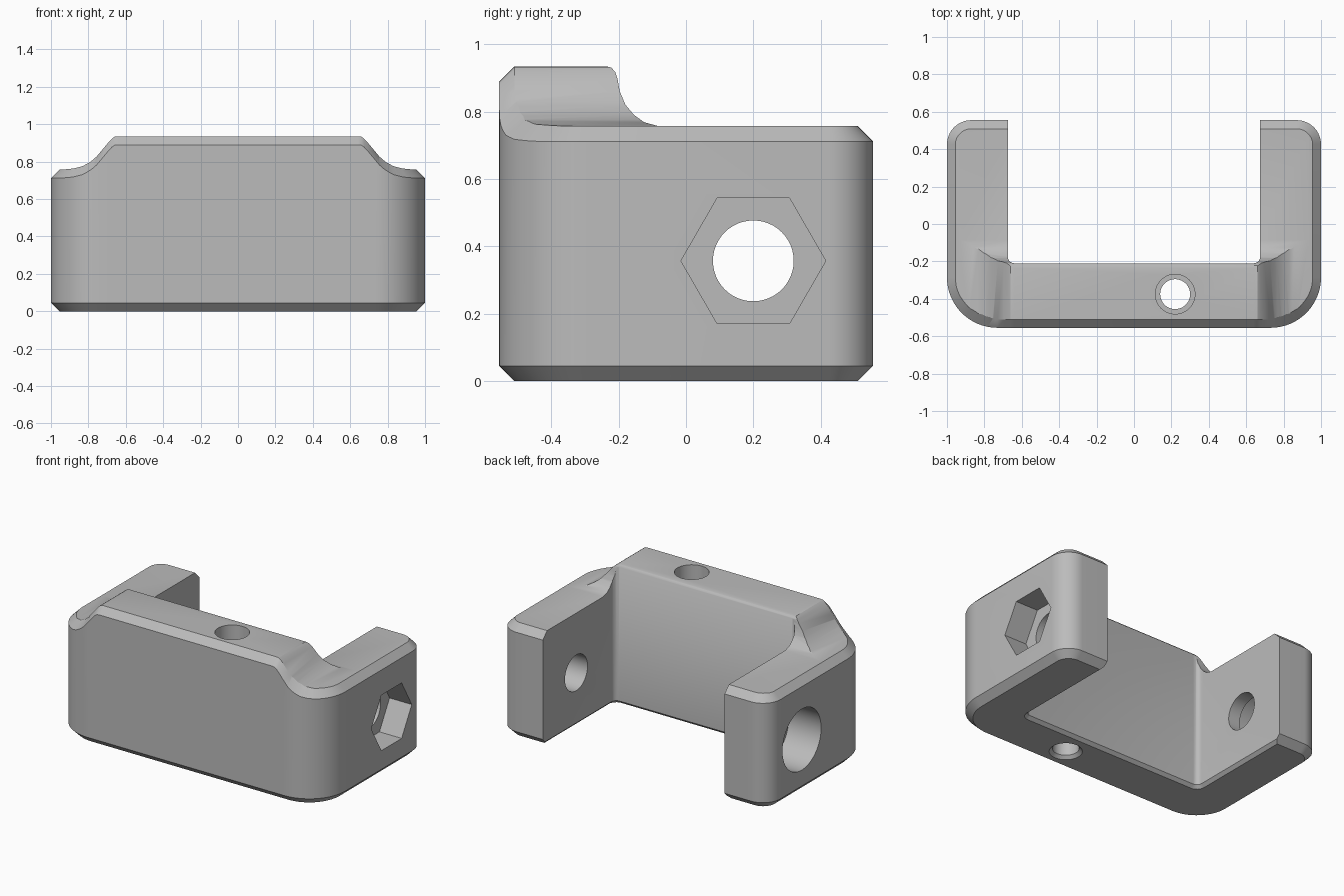
import bpy, bmesh
from math import sin, cos, pi

if "Cube" in bpy.data.objects:
    bpy.data.objects.remove(bpy.data.objects["Cube"])

grey = bpy.data.materials.new("plain grey")
grey.use_nodes = True
COLOUR = (0.5, 0.5, 0.5, 1)
grey.diffuse_color = COLOUR
grey.node_tree.nodes["Principled BSDF"].inputs["Base Color"].default_value = COLOUR

BASE, TOP, CH = 0.757, 0.935, 0.045
W, D = 1.0, 0.555
# Half of the front silhouette, then the side silhouette behind the raised wall
SHOULDER = [(0.64, TOP), (0.66, 0.933), (0.675, 0.922), (0.695, 0.9), (0.755, 0.828),
            (0.79, 0.798), (0.83, 0.776), (0.88, 0.763), (0.945, BASE)]
STEP = [(-0.24, TOP), (-0.222, 0.93), (-0.21, 0.917), (-0.203, 0.895), (-0.197, 0.86),
        (-0.18, 0.82), (-0.155, 0.79), (-0.125, 0.768), (-0.085, BASE)]


def lookup(profile, t):
    """Height of a falling profile at position t."""
    if t <= profile[0][0]:
        return profile[0][1]
    for (a, za), (b, zb) in zip(profile, profile[1:]):
        if t <= b:
            return za + (zb - za) * (t - a) / (b - a)
    return profile[-1][1]


def outline(w, y0, y1, r_front, r_back, inset=0.0, xs=(), seg=16):
    """Rounded rectangle, counter-clockwise from the front left corner."""
    pts = []
    for cx, cy, r, start in ((-w + r_front, y0 + r_front, r_front, pi),
                             (w - r_front, y0 + r_front, r_front, 1.5 * pi),
                             (w - r_back, y1 - r_back, r_back, 0),
                             (-w + r_back, y1 - r_back, r_back, 0.5 * pi)):
        if start == 1.5 * pi:
            pts += [(x, y0 + inset) for x in xs]
        for i in range(seg + 1):
            a = start + i * pi / 2 / seg
            pts.append((cx + (r - inset) * cos(a), cy + (r - inset) * sin(a)))
    return pts


def loft(name, rings):
    """Closed solid through rings of equal point count."""
    bm = bmesh.new()
    loops = [[bm.verts.new(p) for p in ring] for ring in rings]
    n = len(loops[0])
    for a, b in zip(loops, loops[1:]):
        for i in range(n):
            j = (i + 1) % n
            bm.faces.new((a[i], a[j], b[j], b[i]))
    bm.faces.new(loops[0][::-1])
    bm.faces.new(loops[-1])
    bmesh.ops.recalc_face_normals(bm, faces=bm.faces)
    mesh = bpy.data.meshes.new(name)
    bm.to_mesh(mesh)
    bm.free()
    ob = bpy.data.objects.new(name, mesh)
    ob.data.materials.append(grey)
    bpy.context.collection.objects.link(ob)
    return ob


def at(pts, z):
    return [(x, y, z) for x, y in pts]


def bore(name, axis, centre, stations, sides=48):
    """Turned cutter along x or z from (position, radius) stations."""
    rings = []
    for t, r in stations:
        ring = [(centre[0] + r * cos(2 * pi * i / sides),
                 centre[1] + r * sin(2 * pi * i / sides)) for i in range(sides)]
        rings.append([(t, u, v) if axis == "x" else (u, v, t) for u, v in ring])
    return loft(name, rings)


def combine(target, tool, operation):
    tool.hide_render = True
    mod = target.modifiers.new("cut", "BOOLEAN")
    mod.operation, mod.object, mod.solver = operation, tool, "EXACT"
    with bpy.context.temp_override(object=target, active_object=target):
        bpy.ops.object.modifier_apply(modifier=mod.name)
    bpy.data.objects.remove(tool)


# Outer body with chamfers that follow the top silhouette
right = [x for x, z in SHOULDER if x < 0.73]
xs = [-x for x in reversed(right)] + right
shape = dict(w=W, y0=-D, y1=D, r_front=0.27, r_back=0.13, xs=xs)
outer = outline(**shape)
low = outline(inset=CH, **shape)
over = 0.02
high = outline(inset=CH + over, **shape)
heights = [min(lookup(SHOULDER, abs(x)), lookup(STEP, y)) for x, y in outer]
body = loft("bracket_body", [
    at(low, 0), at(outer, CH),
    [(x, y, h - CH) for (x, y), h in zip(outer, heights)],
    [(x, y, h + over) for (x, y), h in zip(high, heights)],
    at(high, 1.2)])

# Trim the top by the front and side silhouettes
half = SHOULDER + [(1.3, BASE), (1.3, -0.3)]
front = [(-x, z) for x, z in reversed(half)] + half
combine(body, loft("front_trim", [[(x, y, z) for x, z in front] for y in (-1, 1)]), "INTERSECT")
side = [(-1, -0.3), (-1, TOP + 0.001)] + [(y, z + 0.001) for y, z in STEP] + \
       [(1, BASE + 0.001), (1, -0.3)]
combine(body, loft("side_trim", [[(x, y, z) for y, z in side] for x in (-1.4, 1.4)]), "INTERSECT")

# Slot between the arms, with a slightly eased lower edge
slot = dict(w=0.675, y0=-0.21, y1=1.0, r_front=0.035, r_back=0.03, seg=6)
wide = outline(inset=-0.04, **slot)
eased = outline(inset=-0.02, **slot)
inner = outline(**slot)
combine(body, loft("slot", [at(wide, -0.02), at(eased, 0), at(inner, 0.02), at(inner, 1.3)]),
        "DIFFERENCE")

# Cross bolt hole, hexagonal nut pocket and round head pocket
bolt = (0.2, 0.357)
combine(body, bore("bolt_hole", "x", bolt, [(-1.2, 0.12), (1.2, 0.12)]), "DIFFERENCE")
combine(body, bore("nut_pocket", "x", bolt, [(0.835, 0.215), (1.2, 0.215)], 6), "DIFFERENCE")
combine(body, bore("head_pocket", "x", bolt, [(-1.2, 0.205), (-0.76, 0.205)]), "DIFFERENCE")

# Stepped vertical hole through the front wall
combine(body, bore("upright_hole", "z", (0.22, -0.375),
                   [(-0.02, 0.12), (0, 0.1), (0.02, 0.08), (0.5, 0.08), (0.5, 0.106), (1.2, 0.106)]),
        "DIFFERENCE")

# Smooth rounded walls, crisp chamfers
bpy.ops.object.select_all(action="DESELECT")
body.select_set(True)
bpy.context.view_layer.objects.active = body
bpy.ops.object.shade_smooth_by_angle(angle=pi / 6)
